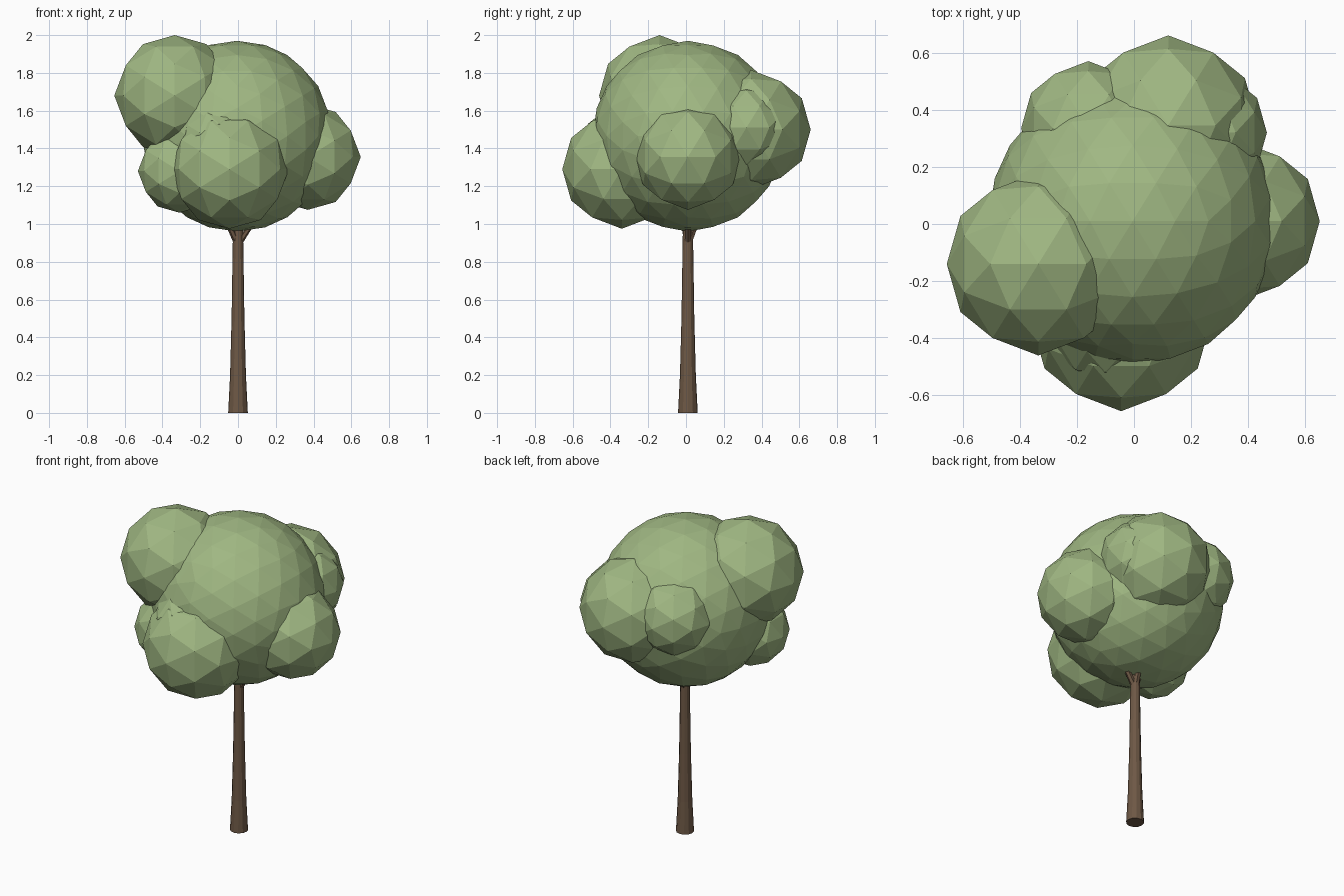
import bpy, bmesh, math
from mathutils import Matrix, Vector

cube = bpy.data.objects.get("Cube")
if cube:
    bpy.data.objects.remove(cube, do_unlink=True)


def material(name, color):
    mat = bpy.data.materials.new(name)
    mat.use_nodes = True
    mat.diffuse_color = color
    mat.node_tree.nodes["Principled BSDF"].inputs["Base Color"].default_value = color
    return mat


leaf_green = material("leaf_green", (0.35, 0.475, 0.225, 1))
bark_brown = material("bark_brown", (0.155, 0.098, 0.06, 1))


def add_object(name, bm, mat):
    bmesh.ops.recalc_face_normals(bm, faces=bm.faces[:])
    mesh = bpy.data.meshes.new(name)
    bm.to_mesh(mesh)
    bm.free()
    mesh.materials.append(mat)
    obj = bpy.data.objects.new(name, mesh)
    bpy.context.collection.objects.link(obj)
    return obj


# Tilt that puts an edge of the icosahedron, not a corner, at the top
EDGE_UP = Matrix.Rotation(-math.atan(2 / (1 + math.sqrt(5))), 4, 'Y')


def foliage(name, center, radius, detail=2):
    bm = bmesh.new()
    bmesh.ops.create_icosphere(bm, subdivisions=detail, radius=radius, matrix=EDGE_UP)
    obj = add_object(name, bm, leaf_green)
    obj.location = center


def limb(name, rings, sides):
    """Loft round rings given as (centre, radius) along a rising path."""
    bm = bmesh.new()
    loops = []
    for center, radius in rings:
        turns = [math.tau * i / sides for i in range(sides)]
        loops.append([bm.verts.new(Vector(center) + radius * Vector((math.cos(a), math.sin(a), 0)))
                      for a in turns])
    for low, high in zip(loops, loops[1:]):
        for i in range(sides):
            j = (i + 1) % sides
            bm.faces.new((low[i], low[j], high[j], high[i]))
    bm.faces.new(loops[0][::-1])
    bm.faces.new(loops[-1])
    add_object(name, bm, bark_brown)


# Crown: one large ball with smaller clumps around it
foliage("crown", (-0.005, 0.01, 1.465), 0.505, 3)
foliage("clump_upper_right", (-0.335, -0.14, 1.68), 0.32)
foliage("clump_front", (-0.045, -0.34, 1.29), 0.315)
foliage("clump_front_small", (-0.1, -0.34, 1.42), 0.21)
foliage("clump_lower_right", (-0.31, -0.21, 1.28), 0.22)
foliage("clump_left", (0.37, 0.01, 1.355), 0.28)
foliage("clump_back", (0.12, 0.345, 1.5), 0.315)
foliage("clump_back_right", (-0.16, 0.335, 1.53), 0.235)
foliage("clump_back_left", (0.235, 0.32, 1.51), 0.23)

# Trunk with a flared foot
profile = [(0, 0.052), (0.2, 0.042), (0.5, 0.034), (0.95, 0.027), (1.3, 0.02)]
limb("trunk", [((0, 0.01, z), r) for z, r in profile], 12)

# Branches rising from the trunk into the crown
for name, dx, dy in (("branch_left", 0.2, 0.0), ("branch_right", -0.14, -0.06),
                     ("branch_back", 0.02, 0.12)):
    limb(name, [((0, 0.01, 0.89), 0.02), ((dx, 0.01 + dy, 1.2), 0.012)], 6)
